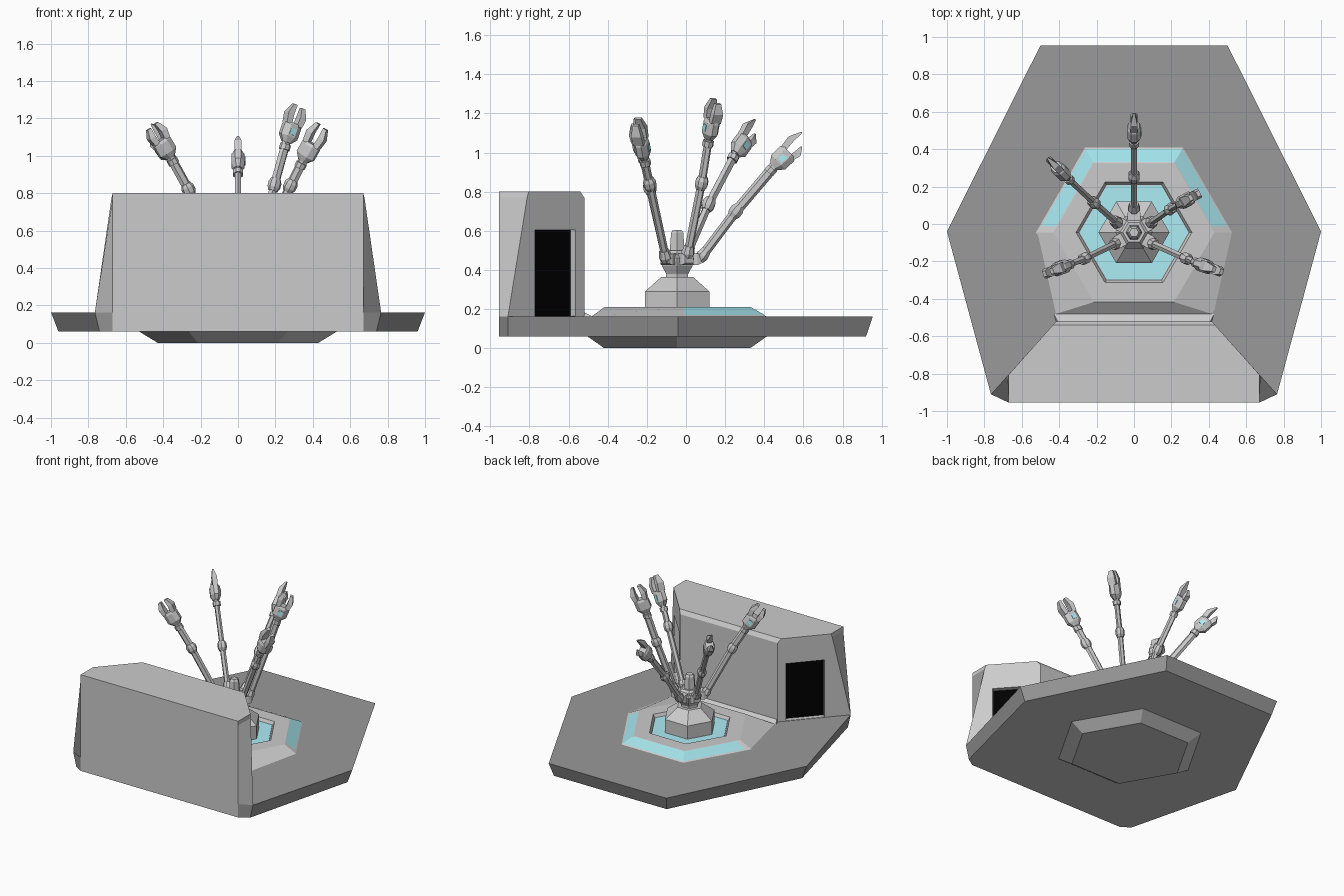
import bpy, bmesh
from math import pi, cos, sin
from mathutils import Vector

if "Cube" in bpy.data.objects:
    bpy.data.objects.remove(bpy.data.objects["Cube"])

CY = -0.045  # centre of the hexagonal dais


def material(name, col):
    m = bpy.data.materials.new(name)
    m.diffuse_color = (*col, 1)
    m.use_nodes = True
    m.node_tree.nodes["Principled BSDF"].inputs["Base Color"].default_value = m.diffuse_color
    return m


GREY = material("grey", (.57, .57, .57))
DARK = material("dark_grey", (.32, .32, .32))
CYAN = material("cyan_glow", (.42, .85, .92))
STRIP = material("cyan_strip", (.36, .75, .81))
BLACK = material("black", (0, 0, 0))


def finish(name, bm, *mats):
    bmesh.ops.recalc_face_normals(bm, faces=bm.faces)
    me = bpy.data.meshes.new(name)
    bm.to_mesh(me)
    bm.free()
    ob = bpy.data.objects.new(name, me)
    bpy.context.collection.objects.link(ob)
    for m in mats or (GREY,):
        me.materials.append(m)
    return ob


def skin(bm, layers, mat=0):
    """Bridge a stack of equal point rings and cap both ends."""
    rings = [[bm.verts.new(p) for p in ring] for ring in layers]
    n = len(rings[0])
    faces = [bm.faces.new((a[i], a[(i + 1) % n], b[(i + 1) % n], b[i]))
             for a, b in zip(rings, rings[1:]) for i in range(n)]
    faces += [bm.faces.new(rings[0][::-1]), bm.faces.new(rings[-1])]
    for f in faces:
        f.material_index = mat


def loft(name, layers, *mats):
    bm = bmesh.new()
    skin(bm, layers)
    return finish(name, bm, *mats)


def hexa(r, z):
    return [(r * cos(i * pi / 3), CY + r * sin(i * pi / 3), z) for i in range(6)]


def mirrored(half, z):
    """Half outline on +x (front to back) closed by its mirror image."""
    return [(x, y, z) for x, y in half] + [(-x, y, z) for x, y in reversed(half)]


# base plate (darker above and around the rim) and lower hull
plate = loft("base_plate", [
    mirrored([(.67, -.955), (.74, -.91), (.96, -.04), (.48, .92)], .06),
    mirrored([(.67, -.955), (.765, -.91), (1, -.04), (.5, .955)], .163)], GREY, DARK)
for f in plate.data.polygons:
    if f.normal.z > -.5 and f.normal.y > -.9:
        f.material_index = 1
loft("lower_hull", [hexa(.43, 0), hexa(.53, .061)])

# raised dais, widened where it meets the housing, with a sunken glowing ring
foot = hexa(.53, .16)
foot[4], foot[5] = (-.43, -.485, .16), (.43, -.485, .16)
loft("dais", [foot, hexa(.43, .21), hexa(.31, .21), hexa(.295, .185)])
loft("glow_ring", [hexa(.29, .183), hexa(.29, .189)], CYAN)


# glowing strip on the three rear slopes of the dais
def slope_pts(r, z):
    c = [Vector(p) for p in hexa(r, z)]
    return [c[0].lerp(c[1], .08), c[1], c[2], c[3].lerp(c[2], .08)]


bm = bmesh.new()
outer, inner = [[bm.verts.new(p) for p in slope_pts(r, z)]
                for r, z in ((.515, .17), (.435, .21))]
for i in range(3):
    bm.faces.new((outer[i], outer[i + 1], inner[i + 1], inner[i]))
finish("glow_strip", bm, STRIP)

# front housing with bevelled rear top edge, and its small skirt
housing = loft("front_housing", [
    mirrored([(.67, -.955), (.765, -.91), (.415, -.52)], .163),
    mirrored([(.67, -.955), (.677, -.812), (.415, -.52)], .77),
    mirrored([(.67, -.955), (.67, -.805), (.433, -.54)], .8)])
loft("housing_skirt", [
    mirrored([(.415, -.53), (.43, -.475)], .16),
    mirrored([(.41, -.53), (.41, -.518)], .182)])

# doorways recessed into both diagonal walls
for s, side in ((1, "right"), (-1, "left")):
    d = Vector((-.35 * s, .39, 0)).normalized()
    n = Vector((.39 * s, .35, 0)).normalized()
    mid = Vector((.415 * s, -.52, 0)) - d * (.148 / abs(d.y))

    def door_box(name, front, back, z0, z1, half, *mats):
        def ring(off):
            return [mid + n * off + d * u + Vector((0, 0, z))
                    for u, z in ((-half, z0), (half, z0), (half, z1), (-half, z1))]
        return loft(name, [ring(back), ring(front)], *mats)

    cutter = door_box(side + "_door_cutter", .1, -.045, .166, .605, .138)
    cutter.hide_render = True
    cutter.hide_set(True)
    mod = housing.modifiers.new("door", 'BOOLEAN')
    mod.operation = 'DIFFERENCE'
    mod.solver = 'EXACT'
    mod.object = cutter
    door_box(side + "_door", -.036, -.045, .166, .605, .138, BLACK)

# pedestal, swivel head and centre post
loft("pedestal", [hexa(.19, .18), hexa(.19, .29), hexa(.093, .365)])
loft("swivel_head", [hexa(r, z) for r, z in
                     ((.065, .36), (.065, .38), (.09, .42), (.1, .46), (.06, .5))])
loft("centre_post", [hexa(.045, .48), hexa(.036, .59), hexa(.025, .605)])


def bar(bm, a, b, stations, n=6, mat=0, side=0):
    """n-sided bar from a to b; stations are (t, half_width, half_depth, depth_shift)."""
    a, b = Vector(a), Vector(b)
    ax = (b - a).normalized()
    w = ax.cross(Vector((0, 0, 1))).normalized()
    h = w.cross(ax)
    k = 1 / cos(pi / n)
    skin(bm, [[a.lerp(b, t) + w * (hw * k * cos((i + .5) * 2 * pi / n) + side)
               + h * (hh * k * sin((i + .5) * 2 * pi / n) + sh)
               for i in range(n)] for t, hw, hh, sh in stations], mat)


def arm(name, elbow, joint, wrist, tip, blunt=True, glow=1):
    bm = bmesh.new()
    e, j, w, t = map(Vector, (elbow, joint, wrist, tip))
    root = Vector((0, CY, .455))
    # shoulder block
    out = Vector((e.x, e.y - CY, 0)).normalized()
    bar(bm, root + out * .04, root + out * .125,
        [(0, .035, .03, 0), (.75, .035, .03, 0), (1, .025, .02, 0)], 4)
    # elbow, upper rod, middle joint, forearm
    ax = (j - e).normalized()
    bar(bm, e - ax * .03, e + ax * .035, [(0, .025, .025, 0), (.4, .032, .032, 0),
                                         (1, .024, .024, 0)], 8)
    bar(bm, e, j, [(0, .017, .021, 0), (1, .017, .021, 0)])
    bar(bm, j - ax * .035, j + ax * .035,
        [(0, .022, .024, 0), (.3, .03, .034, 0), (.7, .03, .034, 0), (1, .022, .024, 0)], 8)
    bar(bm, j, w, [(0, .016, .023, 0), (1, .016, .023, 0)])
    ax = (w - j).normalized()
    bar(bm, w - ax * .05, w - ax * .02, [(0, .026, .028, 0), (1, .026, .028, 0)], 8)
    # wrist body with one glowing side plate
    ax = (t - w).normalized()
    palm = w + ax * .1
    bar(bm, w - ax * .01, palm, [(0, .022, .025, 0), (.3, .036, .052, 0),
                                 (.85, .036, .052, 0), (1, .028, .045, 0)], 8)
    bar(bm, w + ax * .035, w + ax * .07, [(0, .006, .016, 0), (1, .006, .016, 0)],
        4, 1, glow * .033)
    # two tapered claw fingers; the rear arm has a long spike and a short spur
    wide, end, low = (.027, .015, .95) if blunt else (.018, .005, .6)
    bar(bm, palm - ax * .01, t, [(0, wide, .016, .032), (.5, wide, .018, .04),
                                 (1, end, end * .7, .026)], 4)
    bar(bm, palm - ax * .01, t, [(0, wide, .016, -.032), (low / 2, wide, .018, -.038),
                                 (low, end, end * .7, -.026)], 4)
    finish(name, bm, GREY, CYAN)


# five arms spread around the head
arm("rear_arm", (0, .085, .475), (0, .255, .70), (0, .455, .935), (0, .61, 1.085), False)
arm("right_rear_arm", (.095, .01, .49), (.195, .08, .845), (.26, .118, 1.08), (.325, .152, 1.265))
arm("right_front_arm", (.1, -.105, .47), (.28, -.185, .84), (.35, -.215, .98),
    (.45, -.25, 1.16), glow=-1)
arm("left_front_arm", (-.1, -.105, .47), (-.265, -.185, .82), (-.365, -.225, 1.0),
    (-.46, -.26, 1.16))
arm("left_rear_arm", (-.095, .01, .49), (-.215, .115, .735), (-.365, .255, 1.0),
    (-.475, .365, 1.15), False)
